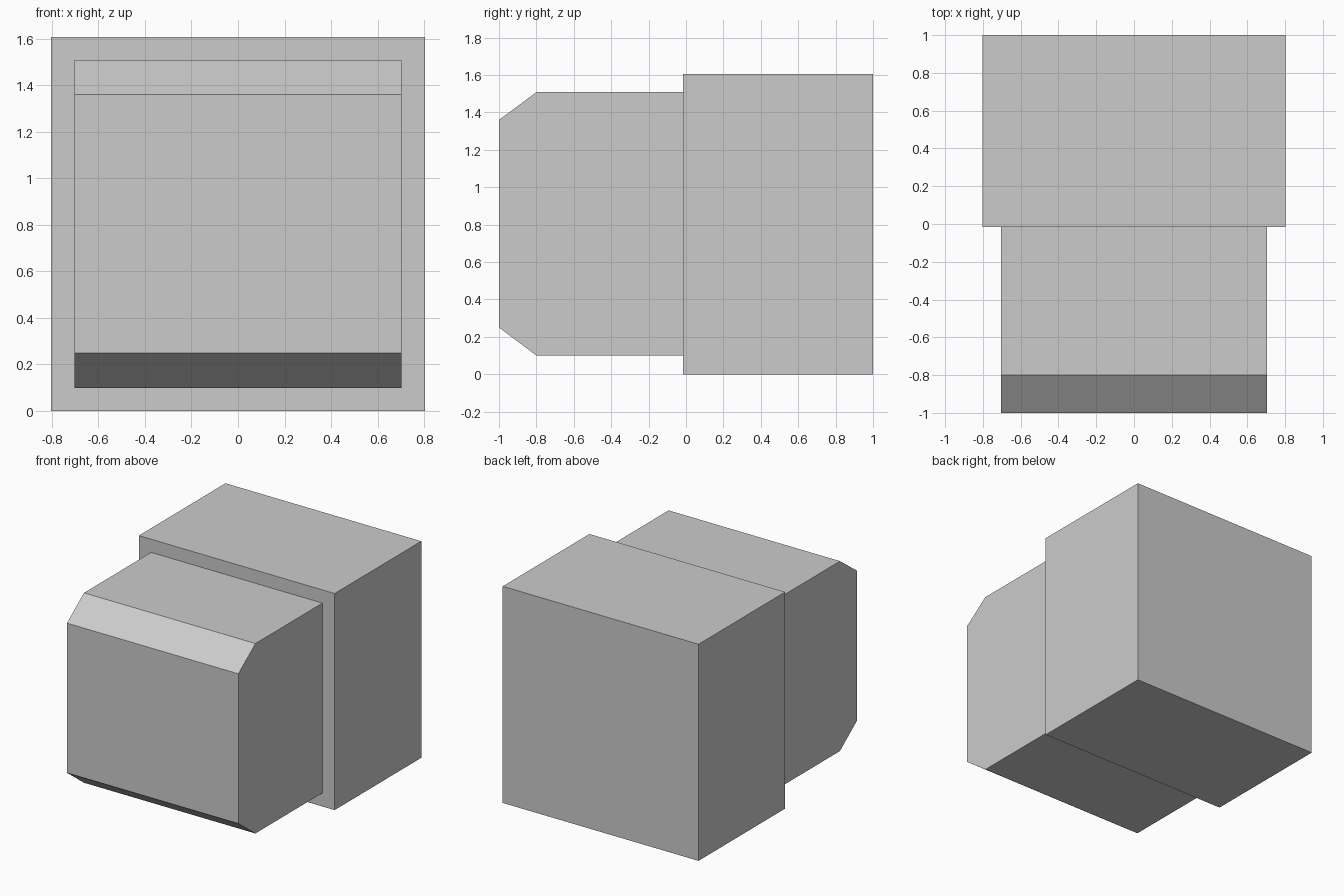
import bpy
import bmesh

if "Cube" in bpy.data.objects:
    bpy.data.objects.remove(bpy.data.objects["Cube"])


def extrude_profile(name, profile, half_width):
    """Extrude a closed (y, z) side profile symmetrically across x."""
    bm = bmesh.new()
    face = bm.faces.new([bm.verts.new((-half_width, y, z)) for y, z in profile])
    extruded = bmesh.ops.extrude_face_region(bm, geom=[face])["geom"]
    verts = [g for g in extruded if isinstance(g, bmesh.types.BMVert)]
    bmesh.ops.translate(bm, verts=verts, vec=(2 * half_width, 0, 0))
    bmesh.ops.recalc_face_normals(bm, faces=bm.faces)
    mesh = bpy.data.meshes.new(name)
    bm.to_mesh(mesh)
    bm.free()
    obj = bpy.data.objects.new(name, mesh)
    bpy.context.collection.objects.link(obj)
    return obj


JOIN_Y = -0.015

# Large plain box at the back
extrude_profile("rear_block",
                [(JOIN_Y, 0), (1, 0), (1, 1.606), (JOIN_Y, 1.606)], 0.803)

# Narrower front block, sloped along its top and bottom front edges,
# seated slightly into the rear block
extrude_profile("front_block",
                [(JOIN_Y + 0.01, 0.10), (-0.80, 0.10), (-1, 0.25),
                 (-1, 1.36), (-0.80, 1.508), (JOIN_Y + 0.01, 1.508)], 0.703)
